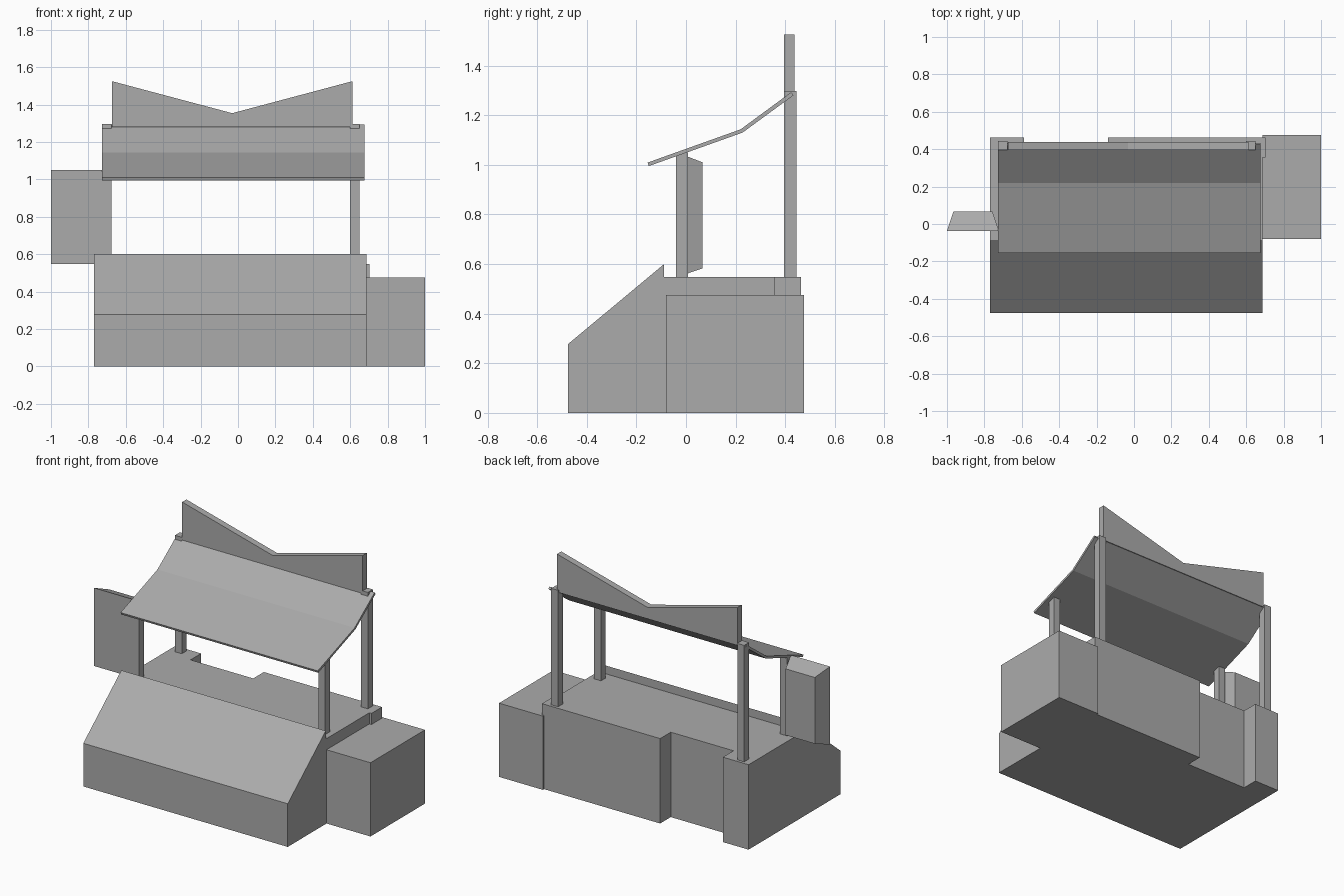
import bpy
import bmesh

cube = bpy.data.objects.get("Cube")
if cube:
    bpy.data.objects.remove(cube, do_unlink=True)

grey = bpy.data.materials.new("mid_grey")
grey.use_nodes = True
colour = (0.41, 0.41, 0.41, 1)
grey.diffuse_color = colour
grey.node_tree.nodes["Principled BSDF"].inputs["Base Color"].default_value = colour


def loft(name, first, second):
    """Join two matching outlines into a closed solid."""
    bm = bmesh.new()
    a = [bm.verts.new(p) for p in first]
    b = [bm.verts.new(p) for p in second]
    bm.faces.new(a)
    bm.faces.new(b[::-1])
    for i in range(len(a)):
        j = (i + 1) % len(a)
        bm.faces.new((a[i], b[i], b[j], a[j]))
    bmesh.ops.recalc_face_normals(bm, faces=bm.faces)
    mesh = bpy.data.meshes.new(name)
    bm.to_mesh(mesh)
    bm.free()
    mesh.materials.append(grey)
    obj = bpy.data.objects.new(name, mesh)
    bpy.context.collection.objects.link(obj)
    return obj


def extrude_x(name, profile, x0, x1):
    return loft(name, [(x0, y, z) for y, z in profile], [(x1, y, z) for y, z in profile])


def extrude_y(name, profile, y0, y1):
    return loft(name, [(x, y0, z) for x, z in profile], [(x, y1, z) for x, z in profile])


def rect(u0, u1, v0, v1):
    return [(u0, v0), (u1, v0), (u1, v1), (u0, v1)]


def box(name, x0, x1, y0, y1, z0, z1):
    return extrude_x(name, rect(y0, y1, z0, z1), x0, x1)


# Counter with sloping front and raised lip
BACK, TOP = 0.355, 0.547
extrude_x("counter", [(-0.475, 0), (-0.475, 0.278), (-0.088, 0.6), (-0.088, TOP),
                      (BACK, TOP), (BACK, 0)], -0.77, 0.687)

# Rear counter blocks either side of the entrance recess
box("rear_block_right", -0.77, -0.587, BACK, 0.463, 0, TOP)
box("rear_block_left", -0.14, 0.702, BACK, 0.463, 0, TOP)

# Low crate at the side
box("side_crate", 0.687, 1.0, -0.08, 0.475, 0, 0.475)

# Posts
for side, x in (("right", -0.726), ("left", 0.6)):
    box("front_post_" + side, x, x + 0.049, -0.04, 0.008, TOP, 1.05)
    box("back_post_" + side, x, x + 0.049, 0.395, 0.445, TOP, 1.297)

# Bent canopy
extrude_x("canopy", [(-0.15, 0.995), (0.228, 1.13), (0.433, 1.28),
                     (0.424, 1.293), (0.22, 1.143), (-0.155, 1.009)], -0.728, 0.677)

# Notched board above the canopy
extrude_y("top_board", [(-0.674, 1.28), (0.612, 1.28), (0.612, 1.525),
                        (-0.031, 1.354), (-0.674, 1.525)], 0.395, 0.438)

# Tapered hanging panel beside the front post
loft("side_panel",
     [(x, -0.037, z) for x, z in rect(-1.0, -0.722, TOP, 1.05)],
     [(x, 0.067, z) for x, z in rect(-0.965, -0.757, 0.583, 1.01)])
